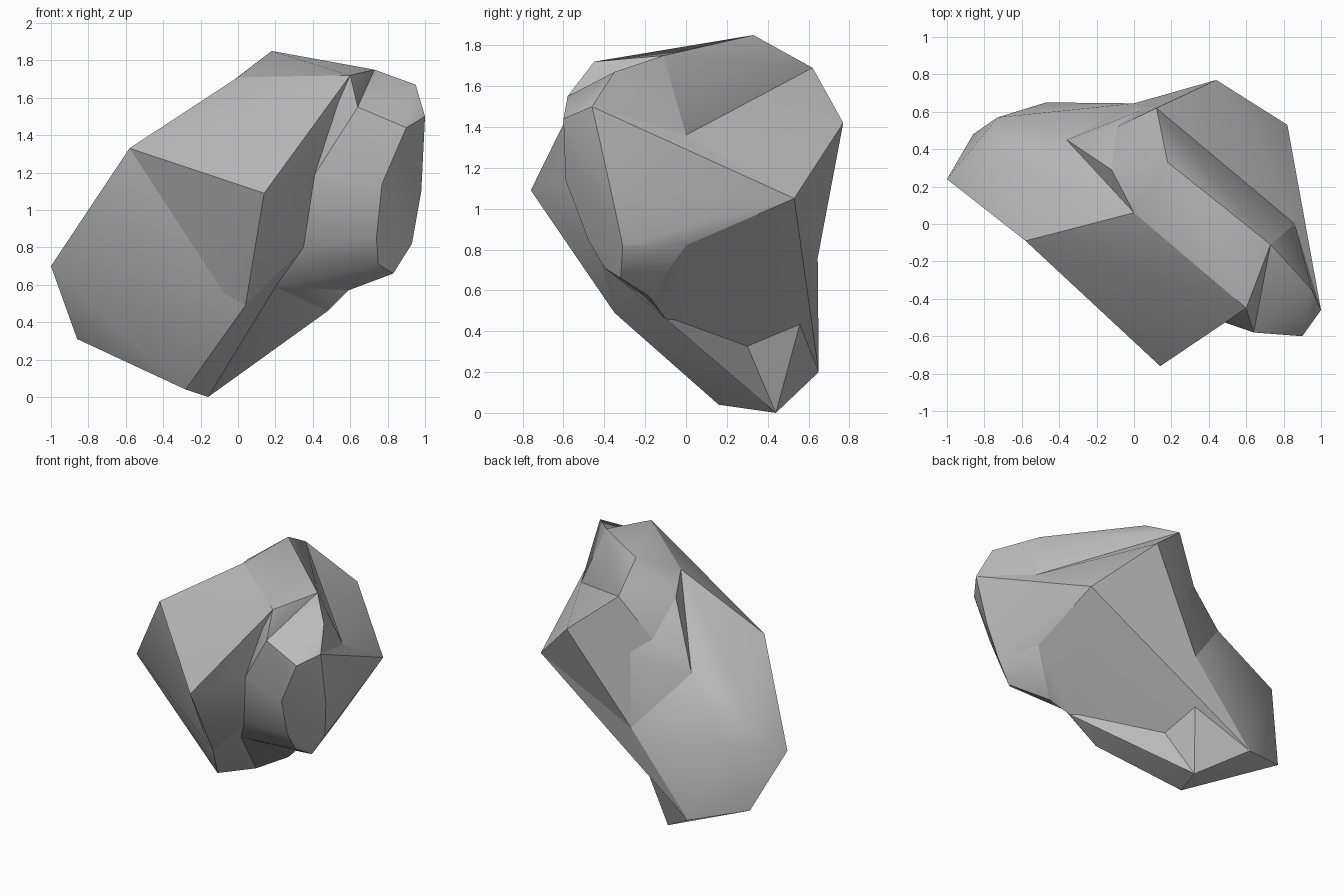
import bpy, bmesh, math

if "Cube" in bpy.data.objects:
    bpy.data.objects.remove(bpy.data.objects["Cube"], do_unlink=True)

stone = bpy.data.materials.new("stone_grey")
stone.use_nodes = True
grey = (0.5, 0.5, 0.5, 1)
stone.diffuse_color = grey
stone.node_tree.nodes["Principled BSDF"].inputs["Base Color"].default_value = grey

# Corners of the boulder, shared between the lumps
corner = dict(
    # left slab
    left_tip=(-1, .24, .7), left_top=(-.58, -.09, 1.33), nose=(.14, -.76, 1.09),
    shoulder=(.60, -.45, 1.72), crest_dip=(0, .06, 1.71), back_dip=(-.12, .29, 1.62),
    back_low=(-.36, .45, 1.18), left_notch=(-.76, .39, 1.0), left_back=(-.73, .57, .81),
    left_foot=(-.86, .48, .31), heel=(-.47, .65, .2), toe=(-.28, .16, .04),
    base=(-.16, .44, 0), chin=(.04, -.35, .49),
    # groove between slab and ridge
    gap_top=(.41, -.5, 1.19), gap_mid=(.35, -.43, .8), gap_low=(.2, -.25, .59),
    # crown and back
    back_mid=(0, .645, .76), peak=(.18, .33, 1.85), back_peak=(.12, .62, 1.69),
    back_edge=(.44, .77, 1.42), back_pit=(-.09, .52, 1.39), right_back=(.82, .53, 1.05),
    ridge_top=(.73, -.11, 1.75), ridge_brow=(.64, -.58, 1.55),
    side_dip=(.86, 0, 1.36), side_low=(.84, 0, .82),
    # right ridge
    cap=(.95, -.35, 1.67), corner=(1, -.46, 1.5), front_top=(.90, -.6, 1.44),
    front_mid=(.77, -.59, 1.14), front_low=(.74, -.48, .85), lip=(.75, -.4, .71),
    lip_right=(.83, -.32, .66), side_mid=(.98, -.37, 1.1), side_foot=(.93, -.31, .82),
    under=(.59, -.18, .57), belly=(.48, -.1, .46))

# Each lump is the convex hull of its corners; creases run where lumps meet
lumps = {
    "left_slab": "left_tip left_foot left_top left_notch left_back heel toe base chin "
                 "back_low crest_dip back_mid gap_low",
    "front_slab": "left_top nose shoulder crest_dip chin toe base gap_top gap_mid gap_low "
                  "back_low back_mid",
    "crown": "peak back_peak back_pit back_dip crest_dip ridge_top shoulder ridge_brow "
             "gap_top gap_mid gap_low side_dip side_low back_mid",
    "back_right": "back_peak back_edge right_back side_dip side_low back_mid back_pit",
    "back_hollow": "back_dip back_pit back_low back_mid crest_dip back_edge",
    "right_ridge": "cap corner front_top front_mid front_low lip lip_right side_mid "
                   "side_foot under ridge_top ridge_brow side_dip side_low "
                   "gap_top gap_mid gap_low",
    "right_flank": "corner side_mid side_foot right_back side_dip side_low",
    "underside": "back_mid heel belly side_low right_back gap_low under",
    "base_wedge": "heel base belly gap_low under",
}


def make_lump(name, names):
    bm = bmesh.new()
    for n in names:
        bm.verts.new(corner[n])
    hull = bmesh.ops.convex_hull(bm, input=bm.verts[:])
    inner = {v for v in hull["geom_interior"] + hull["geom_unused"]
             if isinstance(v, bmesh.types.BMVert)}
    bmesh.ops.delete(bm, geom=list(inner), context='VERTS')
    bmesh.ops.recalc_face_normals(bm, faces=bm.faces[:])
    mesh = bpy.data.meshes.new(name)
    bm.to_mesh(mesh)
    bm.free()
    mesh.materials.append(stone)
    obj = bpy.data.objects.new(name, mesh)
    bpy.context.collection.objects.link(obj)
    bpy.ops.object.select_all(action='DESELECT')
    obj.select_set(True)
    bpy.context.view_layer.objects.active = obj
    bpy.ops.object.shade_smooth_by_angle(angle=math.radians(30))


for lump_name, corner_names in lumps.items():
    make_lump(lump_name, corner_names.split())
